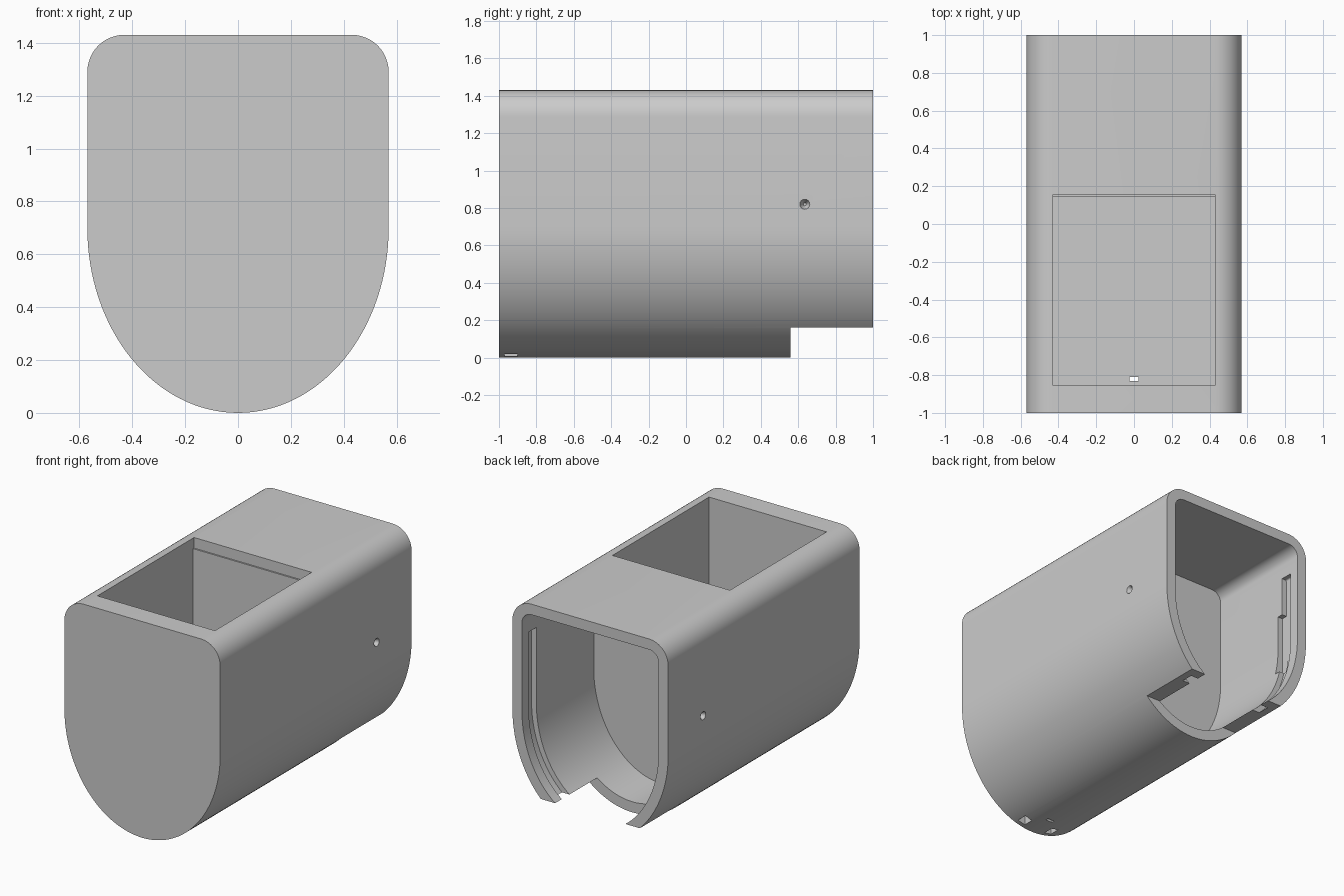
import bpy, bmesh, math
from mathutils import Matrix

if "Cube" in bpy.data.objects:
    bpy.data.objects.remove(bpy.data.objects["Cube"])


def profile(inset=0.0, top=1.43, radius=0.14):
    """Outline in x/z: half ellipse below, straight sides, rounded top corners."""
    a, b, cz = 0.57 - inset, 0.70 - inset, 0.70
    pts = []
    for i in range(65):                      # lower half ellipse, left to right
        t = math.pi + math.pi * i / 64
        pts.append((a * math.cos(t), cz + b * math.sin(t)))
    for sx, start in ((1, 0.0), (-1, math.pi / 2)):   # top corners
        for i in range(13):
            t = start + math.pi / 2 * i / 12
            pts.append((sx * (a - radius) + radius * math.cos(t),
                        top - radius + radius * math.sin(t)))
    return pts


def make_object(name, bm):
    bmesh.ops.recalc_face_normals(bm, faces=bm.faces)
    me = bpy.data.meshes.new(name)
    bm.to_mesh(me)
    bm.free()
    ob = bpy.data.objects.new(name, me)
    bpy.context.collection.objects.link(ob)
    return ob


def extrude(name, pts, y0, y1):
    bm = bmesh.new()
    face = bm.faces.new([bm.verts.new((x, y0, z)) for x, z in pts])
    ext = bmesh.ops.extrude_face_region(bm, geom=[face])
    moved = [v for v in ext["geom"] if isinstance(v, bmesh.types.BMVert)]
    bmesh.ops.translate(bm, verts=moved, vec=(0, y1 - y0, 0))
    return make_object(name, bm)


def box(name, x, y, z):
    return extrude(name, [(x[0], z[0]), (x[1], z[0]), (x[1], z[1]), (x[0], z[1])], *y)


def dimple(name, side):
    """Cone pointing inward from a side wall."""
    bm = bmesh.new()
    m = (Matrix.Translation((side * 0.575, 0.635, 0.82))
         @ Matrix.Rotation(-side * math.pi / 2, 4, 'Y'))
    bmesh.ops.create_cone(bm, cap_ends=True, segments=32, radius1=0.05,
                          radius2=0.008, depth=0.09, matrix=m)
    return make_object(name, bm)


# solid outer body
body = extrude("housing", profile(), -1, 1)

cutters = [
    # rear chamber, open at the back
    extrude("rear_chamber", profile(0.07, 1.36, 0.07), 0.25, 1.1),
    # front bin and its slightly longer top opening
    box("front_bin", (-0.43, 0.43), (-0.855, 0.145), (0.36, 1.40)),
    box("bin_opening", (-0.43, 0.43), (-0.855, 0.155), (1.36, 1.6)),
    # sliding panel groove around the rear chamber
    extrude("panel_groove", profile(0.035, 1.2, 0.01), 0.85, 0.93),
    # latch pocket beside the groove, on one wall only
    box("latch_pocket", (-0.535, -0.4), (0.81, 0.87), (0.52, 0.94)),
    # underside notch at the back
    box("rear_notch", (-0.7, 0.7), (0.56, 1.2), (-0.2, 0.16)),
    # drain hole through the bin floor
    box("drain_hole", (-0.025, 0.025), (-0.83, -0.81), (-0.1, 0.5)),
]
for s in (-1, 1):
    # strap slots under the front and dimples on the sides
    x = sorted((s * 0.08, s * 0.135))
    cutters.append(box("strap_slot", x, (-0.97, -0.90), (-0.1, 0.09)))
    cutters.append(dimple("side_dimple", s))

for c in cutters:
    c.hide_render = True
    mod = body.modifiers.new(c.name, 'BOOLEAN')
    mod.operation = 'DIFFERENCE'
    mod.solver = 'EXACT'
    mod.object = c

# bake the cuts and remove the cutters
bpy.context.view_layer.update()
dg = bpy.context.evaluated_depsgraph_get()
baked = bpy.data.meshes.new_from_object(body.evaluated_get(dg))
body.modifiers.clear()
body.data = baked
for c in cutters:
    bpy.data.objects.remove(c, do_unlink=True)

# single grey material
mat = bpy.data.materials.new("grey plastic")
mat.diffuse_color = (0.6, 0.6, 0.6, 1)
mat.use_nodes = True
mat.node_tree.nodes["Principled BSDF"].inputs["Base Color"].default_value = mat.diffuse_color
body.data.materials.clear()
body.data.materials.append(mat)

bpy.context.view_layer.objects.active = body
body.select_set(True)
bpy.ops.object.shade_smooth_by_angle(angle=math.radians(30))
